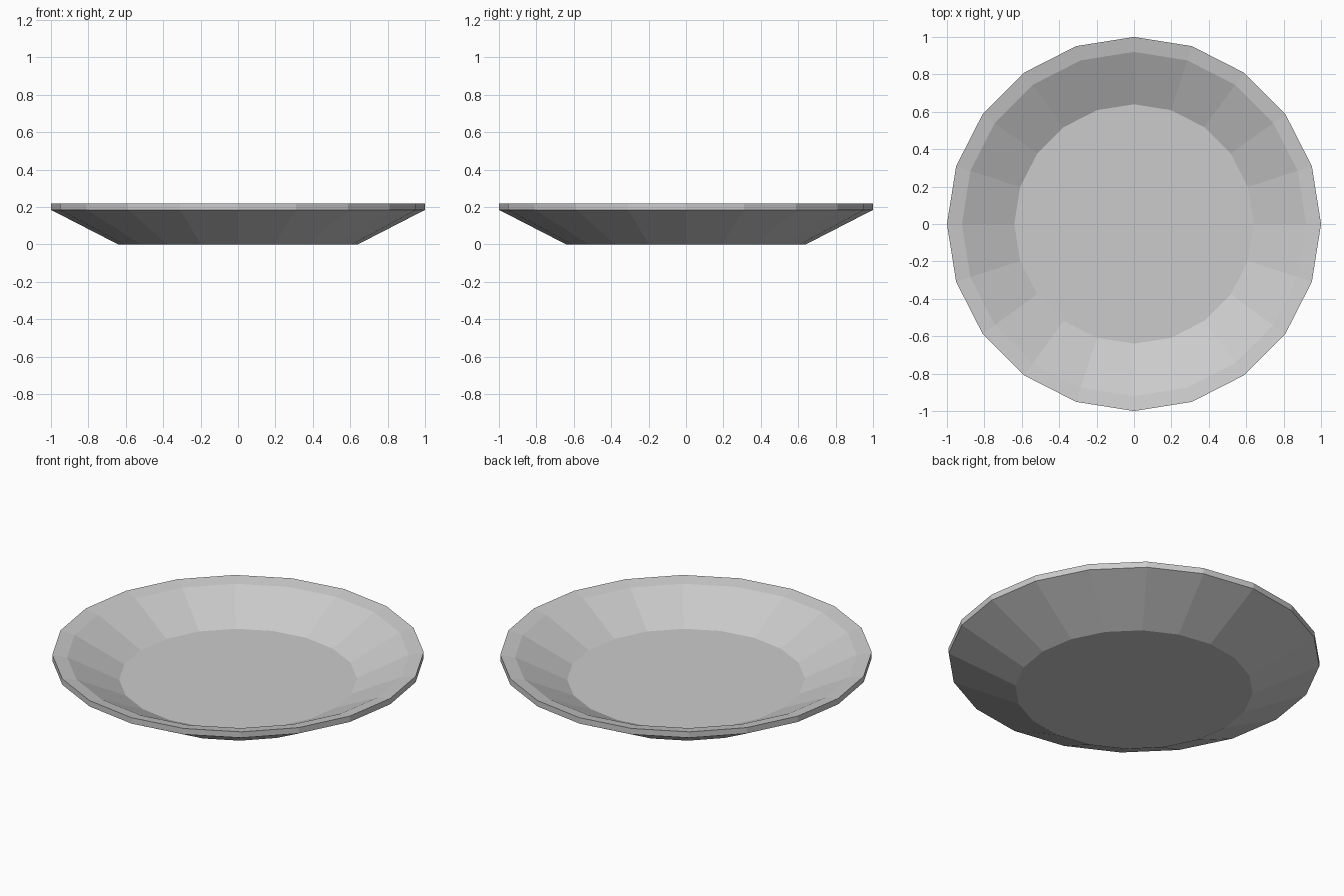
import bpy, bmesh
from math import sin, cos, tau

if "Cube" in bpy.data.objects:
    bpy.data.objects.remove(bpy.data.objects["Cube"])

SIDES = 20
# plate profile (radius, height): underside, rim edge, rim lip, inner floor
PROFILE = [(0.64, 0.0), (1.0, 0.185), (1.0, 0.22), (0.92, 0.205), (0.64, 0.068)]

bm = bmesh.new()
rings = [[bm.verts.new((r * cos(tau * i / SIDES), r * sin(tau * i / SIDES), z))
          for i in range(SIDES)] for r, z in PROFILE]

# sloping walls and rim
for a, b in zip(rings, rings[1:]):
    for i in range(SIDES):
        j = (i + 1) % SIDES
        bm.faces.new((a[i], a[j], b[j], b[i]))

# flat base and flat inner floor
bm.faces.new(rings[0][::-1])
bm.faces.new(rings[-1])
bmesh.ops.recalc_face_normals(bm, faces=bm.faces)

mesh = bpy.data.meshes.new("plate")
bm.to_mesh(mesh)
bm.free()
bpy.context.collection.objects.link(bpy.data.objects.new("plate", mesh))
